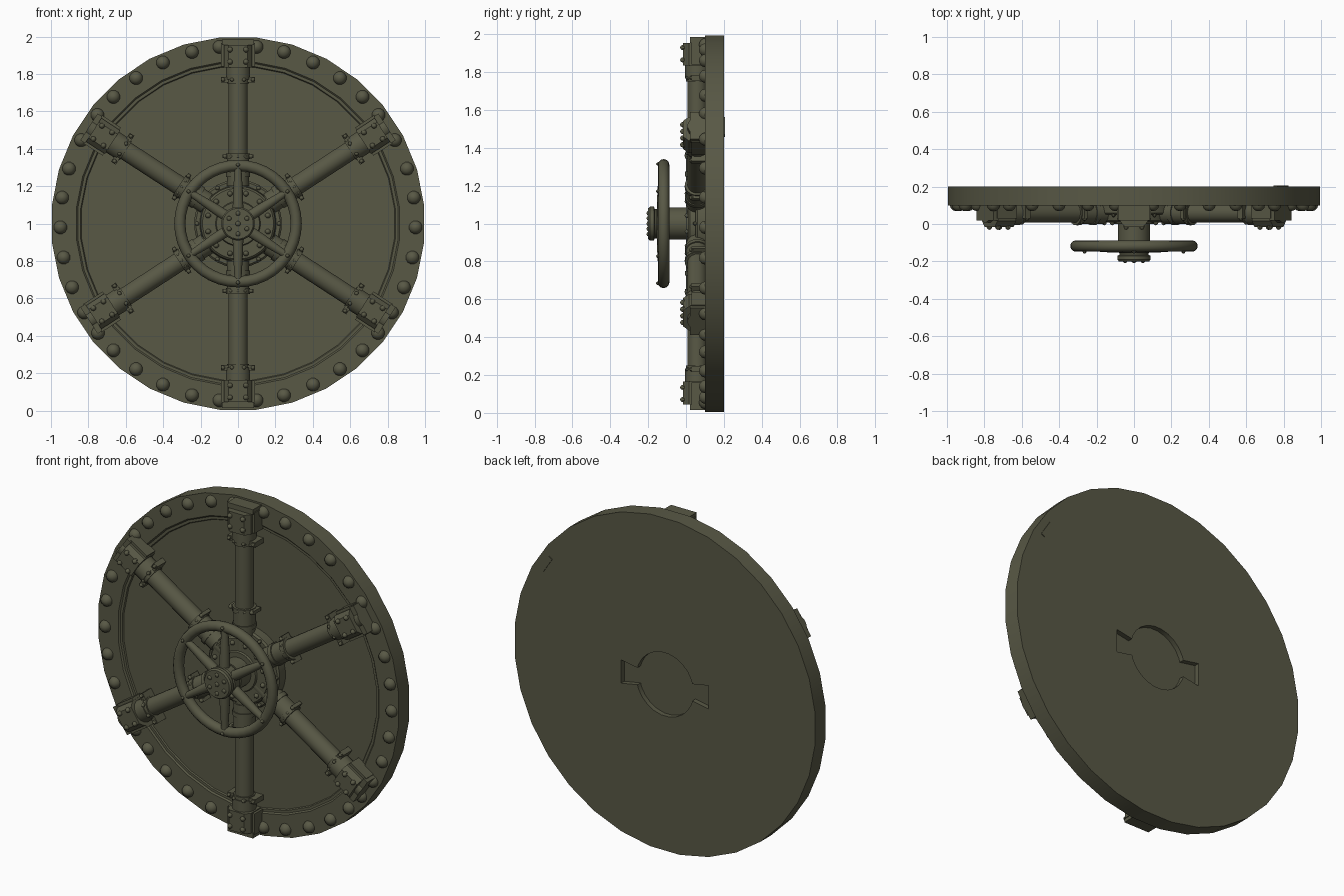
import bpy, bmesh, math
from mathutils import Matrix, Vector

if "Cube" in bpy.data.objects:
    bpy.data.objects.remove(bpy.data.objects["Cube"])

paint = bpy.data.materials.new("olive_drab_metal")
paint.diffuse_color = (0.098, 0.098, 0.060, 1)
paint.use_nodes = True
paint.node_tree.nodes["Principled BSDF"].inputs["Base Color"].default_value = paint.diffuse_color
CENTRE = Matrix.Translation((0, 0, 1))
SPOKES = [math.radians(a) for a in (90, 33, -33, -90, -147, 147)]


def arm(a):
    """Frame whose +X runs outward from the door centre at angle a."""
    return CENTRE @ Matrix.Rotation(-a, 4, 'Y')


def lathe(bm, prof, n, m):
    """Capped lathe about local Y; prof is a list of (radius, y)."""
    rings = []
    for r, y in prof:
        rings.append([bm.verts.new(m @ Vector((r * math.cos(t), y, r * math.sin(t))))
                      for t in [2 * math.pi * (i + .5) / n for i in range(n)]])
    for p, q in zip(rings, rings[1:]):
        for i in range(n):
            j = (i + 1) % n
            bm.faces.new((p[i], p[j], q[j], q[i]))
    bm.faces.new(rings[0])
    bm.faces.new(rings[-1])


def rod(bm, prof, n, m, y=0.06):
    """Lathe along local X; prof is a list of (radius, x)."""
    lathe(bm, prof, n, m @ Matrix.Translation((0, y, 0)) @ Matrix.Rotation(-math.pi / 2, 4, 'Z'))


def prism(bm, pts, x0, x1, m):
    """Extrude a (y, z) outline along local X."""
    a = [bm.verts.new(m @ Vector((x0, y, z))) for y, z in pts]
    b = [bm.verts.new(m @ Vector((x1, y, z))) for y, z in pts]
    n = len(pts)
    for i in range(n):
        j = (i + 1) % n
        bm.faces.new((a[i], a[j], b[j], b[i]))
    bm.faces.new(a)
    bm.faces.new(b)


def box(bm, x0, x1, y0, y1, z0, z1, m):
    prism(bm, [(y0, z0), (y1, z0), (y1, z1), (y0, z1)], x0, x1, m)


def dome(bm, x, y, z, r, h, m, n=8):
    """Rounded bolt head or rivet bulging toward -Y."""
    lathe(bm, [(r, y + .01), (r, y), (r * .86, y - h * .5), (r * .5, y - h * .87), (r * .1, y - h)],
          n, m @ Matrix.Translation((x, 0, z)))


def finish(bm, name, smooth=True):
    bmesh.ops.recalc_face_normals(bm, faces=bm.faces)
    me = bpy.data.meshes.new(name)
    bm.to_mesh(me)
    bm.free()
    me.materials.append(paint)
    ob = bpy.data.objects.new(name, me)
    bpy.context.collection.objects.link(ob)
    if smooth:
        shade(ob)
    return ob


def shade(ob):
    bpy.ops.object.select_all(action='DESELECT')
    ob.select_set(True)
    bpy.context.view_layer.objects.active = ob
    bpy.ops.object.shade_smooth_by_angle(angle=math.radians(35))


# Door slab: raised rim, narrow step ring, slightly sunken panel
bm = bmesh.new()
lathe(bm, [(.01, .115), (.84, .115), (.845, .108), (.86, .108), (.868, .1), (1, .1), (1, .2), (.01, .2)],
      32, CENTRE)
door = finish(bm, "door_slab", False)

# Recess in the back: round pocket with a flared slot on each side
cutters = []
bm = bmesh.new()
lathe(bm, [(.19, .17), (.19, .3)], 24, CENTRE)
cutters.append(finish(bm, "pocket_cutter", False))
for s in (1, -1):
    bm = bmesh.new()
    out = [(.15, -.045), (.29, -.07), (.29, .07), (.15, .045)]
    prism(bm, [(x * s, z) for x, z in out], .17, .3,
          CENTRE @ Matrix(((0, 1, 0, 0), (1, 0, 0, 0), (0, 0, 1, 0), (0, 0, 0, 1))))
    cutters.append(finish(bm, "slot_cutter", False))
bpy.context.view_layer.objects.active = door
for c in cutters:
    mod = door.modifiers.new("recess", 'BOOLEAN')
    mod.object, mod.operation, mod.solver = c, 'DIFFERENCE', 'EXACT'
    bpy.ops.object.modifier_apply(modifier=mod.name)
for c in cutters:
    bpy.data.objects.remove(c)
shade(door)

# Rim rivets, mirrored left and right
bm = bmesh.new()
for a in (84, 75, 65, 55, 45.5, 37.7, 28, 18, 8.4, -1.2, -11, -21, -30, -38, -45.5, -55, -65, -75, -84):
    for s in (1, -1):
        dome(bm, s * .95 * math.cos(math.radians(a)), .1, .95 * math.sin(math.radians(a)),
             .036, .031, CENTRE, 12)
finish(bm, "rim_rivets")

# Locking bars
bm = bmesh.new()
for a in SPOKES:
    rod(bm, [(.052, .1), (.052, .95)], 16, arm(a))
finish(bm, "locking_bars")

# Collars where the bars meet the hub
bm = bmesh.new()
for a in SPOKES:
    m = arm(a)
    rod(bm, [(.06, .2), (.06, .345), (.066, .345), (.066, .375), (.06, .375)], 16, m)
    rod(bm, [(.066, .25), (.066, .275)], 16, m)
    box(bm, .35, .37, .03, .1, -.082, .082, m)
    for z in (-.07, .07):
        dome(bm, .36, .03, z, .012, .012, m)
    for z in (-.035, 0, .035):
        dome(bm, .36, .004 + abs(z) * .3, z, .011, .012, m)
finish(bm, "inner_collars")

# Saddle brackets holding the outer bar ends
bm = bmesh.new()
section = [(.11, -.075), (.015, -.075), (-.015, -.05), (-.015, .05), (.015, .075), (.11, .075)]
for a in SPOKES:
    m = arm(a)
    end = .985 if abs(math.cos(a)) < .1 else .95
    d = end - .985
    prism(bm, section, .835 + d, end - .03, m)
    box(bm, end - .03, end, .02, .11, -.085, .085, m)
    box(bm, .84 + d, .965 + d, .03, .11, -.09, .09, m)
    rod(bm, [(.06, .75 + d), (.06, .77 + d), (.066, .77 + d), (.066, .84 + d)], 16, m)
    box(bm, .755 + d, .785 + d, .03, .11, -.092, .092, m)
    for z in (-.042, .042):
        dome(bm, .865 + d, -.015, z, .015, .016, m)
        dome(bm, .93 + d, -.015, z, .015, .016, m)
        dome(bm, .77 + d, .03, z * 1.9, .012, .014, m)
        dome(bm, .77 + d, .01, z * .75, .012, .014, m)
finish(bm, "end_brackets")

# Hub drum, stepped, with two rings of bolts
bm = bmesh.new()
lathe(bm, [(.235, .12), (.235, .06), (.225, .05), (.205, .05), (.2, .02), (.19, .01), (.12, .01),
           (.115, 0), (.085, 0), (.085, -.09), (.07, -.09), (.07, -.13)], 32, CENTRE)
for i in range(12):
    t = math.radians(15 + 30 * i)
    dome(bm, .165 * math.cos(t), .01, .165 * math.sin(t), .015, .017, CENTRE)
for i in range(12):
    t = math.radians(30 * i)
    dome(bm, .219 * math.cos(t), .05, .219 * math.sin(t), .012, .014, CENTRE)
finish(bm, "hub_drum")

# Handwheel hub cap with bolts
bm = bmesh.new()
lathe(bm, [(.07, -.09), (.085, -.1), (.085, -.15), (.078, -.155), (.078, -.165), (.09, -.17),
           (.09, -.19), (.082, -.2), (.01, -.2)], 24, CENTRE)
dome(bm, 0, -.2, 0, .014, .008, CENTRE)
for i in range(6):
    t = math.radians(30 + 60 * i)
    dome(bm, .055 * math.cos(t), -.2, .055 * math.sin(t), .013, .008, CENTRE)
finish(bm, "wheel_hub_cap")

# Handwheel rim
bpy.ops.mesh.primitive_torus_add(major_radius=.311, minor_radius=.03, major_segments=40, minor_segments=12,
                                 location=(0, -.118, 1), rotation=(math.pi / 2, 0, 0))
rim = bpy.context.object
rim.name = "wheel_rim"
rim.data.materials.append(paint)
shade(rim)

# Handwheel spokes and the rim screws at their ends
bm = bmesh.new()
for a in SPOKES:
    m = arm(a)
    rod(bm, [(.03, .06), (.028, .15), (.019, .3)], 12, m, -.125)
    dome(bm, .315, -.145, 0, .011, .013, m)
finish(bm, "wheel_spokes")

# Thin bracket foot showing through the back
bm = bmesh.new()
box(bm, .925, .95, .19, .205, -.055, .055, arm(math.radians(33)))
finish(bm, "back_foot")
